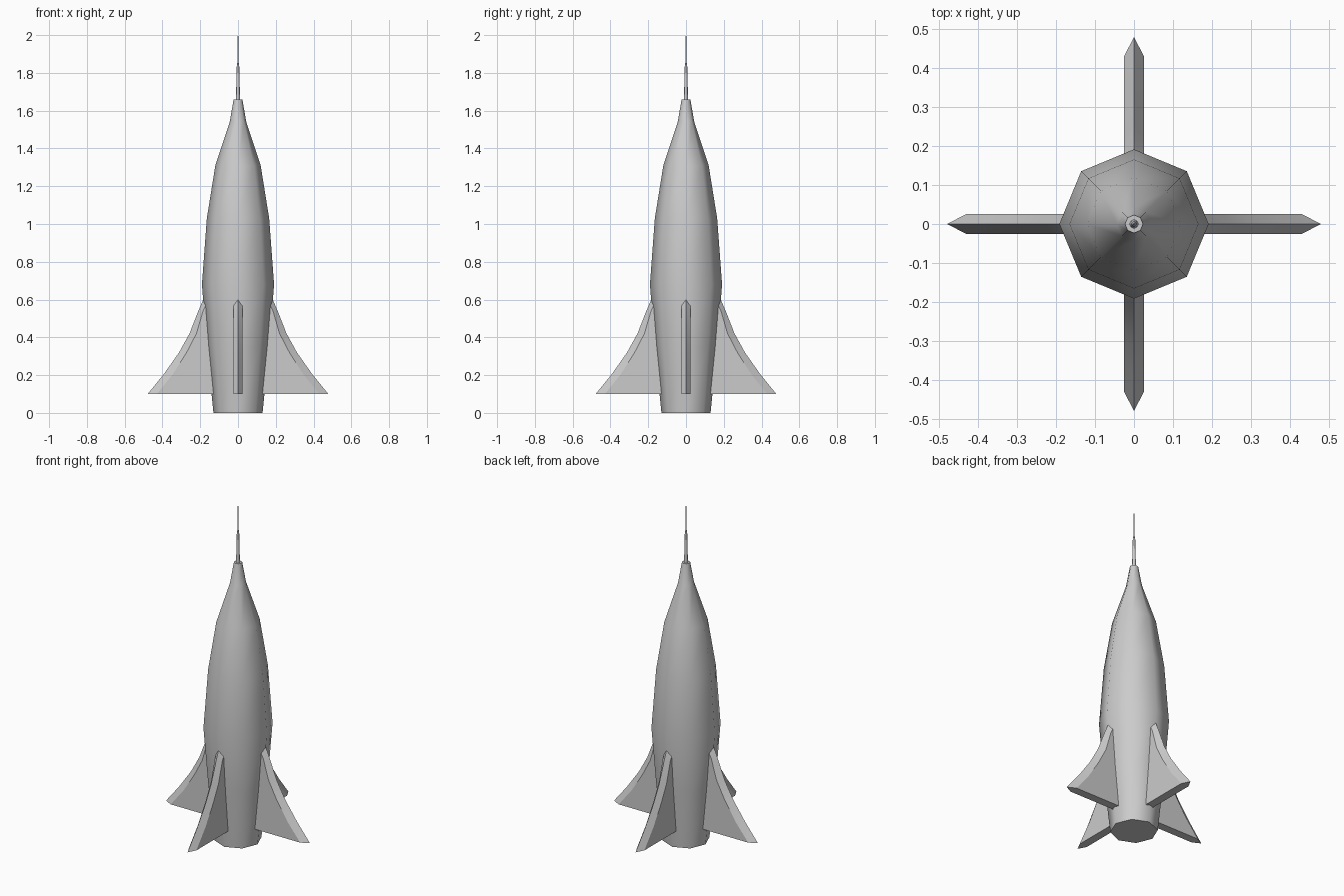
import bpy, bmesh
from math import cos, sin, pi, radians

if "Cube" in bpy.data.objects:
    bpy.data.objects.remove(bpy.data.objects["Cube"])


def finish(name, bm, angle):
    bmesh.ops.recalc_face_normals(bm, faces=bm.faces)
    me = bpy.data.meshes.new(name)
    bm.to_mesh(me)
    bm.free()
    ob = bpy.data.objects.new(name, me)
    bpy.context.collection.objects.link(ob)
    bpy.ops.object.select_all(action='DESELECT')
    bpy.context.view_layer.objects.active = ob
    ob.select_set(True)
    bpy.ops.object.shade_smooth_by_angle(angle=radians(angle))
    return ob


def loft(name, rings, angle):
    """Bridge a list of equal-length vertex rings and cap both ends."""
    bm = bmesh.new()
    loops = [[bm.verts.new(p) for p in ring] for ring in rings]
    n = len(loops[0])
    for a, b in zip(loops, loops[1:]):
        for i in range(n):
            j = (i + 1) % n
            bm.faces.new((a[i], a[j], b[j], b[i]))
    bm.faces.new(loops[0][::-1])
    bm.faces.new(loops[-1])
    return finish(name, bm, angle)


def lathe(name, profile, sides=8):
    rings = [[(r * cos(2 * pi * i / sides), r * sin(2 * pi * i / sides), z)
              for i in range(sides)] for r, z in profile]
    return loft(name, rings, 50)


# Eight-sided hull
lathe("hull", [(0.13, 0), (0.165, 0.35), (0.191, 0.68), (0.165, 1.03),
               (0.12, 1.31), (0.044, 1.54), (0.023, 1.66)])

# Nose antenna
lathe("antenna", [(0.012, 1.64), (0.010, 1.69), (0.007, 1.83), (0.003, 1.86), (0.002, 1.995)])

# Four swept fins with a wedge leading edge: (shoulder radius, edge radius, z)
T = 0.025
ROOT = 0.09
SECTIONS = [(0.43, 0.478, 0.10), (0.345, 0.393, 0.205), (0.272, 0.312, 0.32),
            (0.22, 0.257, 0.42), (0.185, 0.21, 0.54), (0.155, 0.184, 0.60)]
for k in range(4):
    rings = [[(ROOT, -T, z), (s, -T, z), (e, 0, z), (s, T, z), (ROOT, T, z)]
             for s, e, z in SECTIONS]
    fin = loft(f"fin_{k + 1}", rings, 20)
    fin.rotation_euler.z = k * pi / 2
